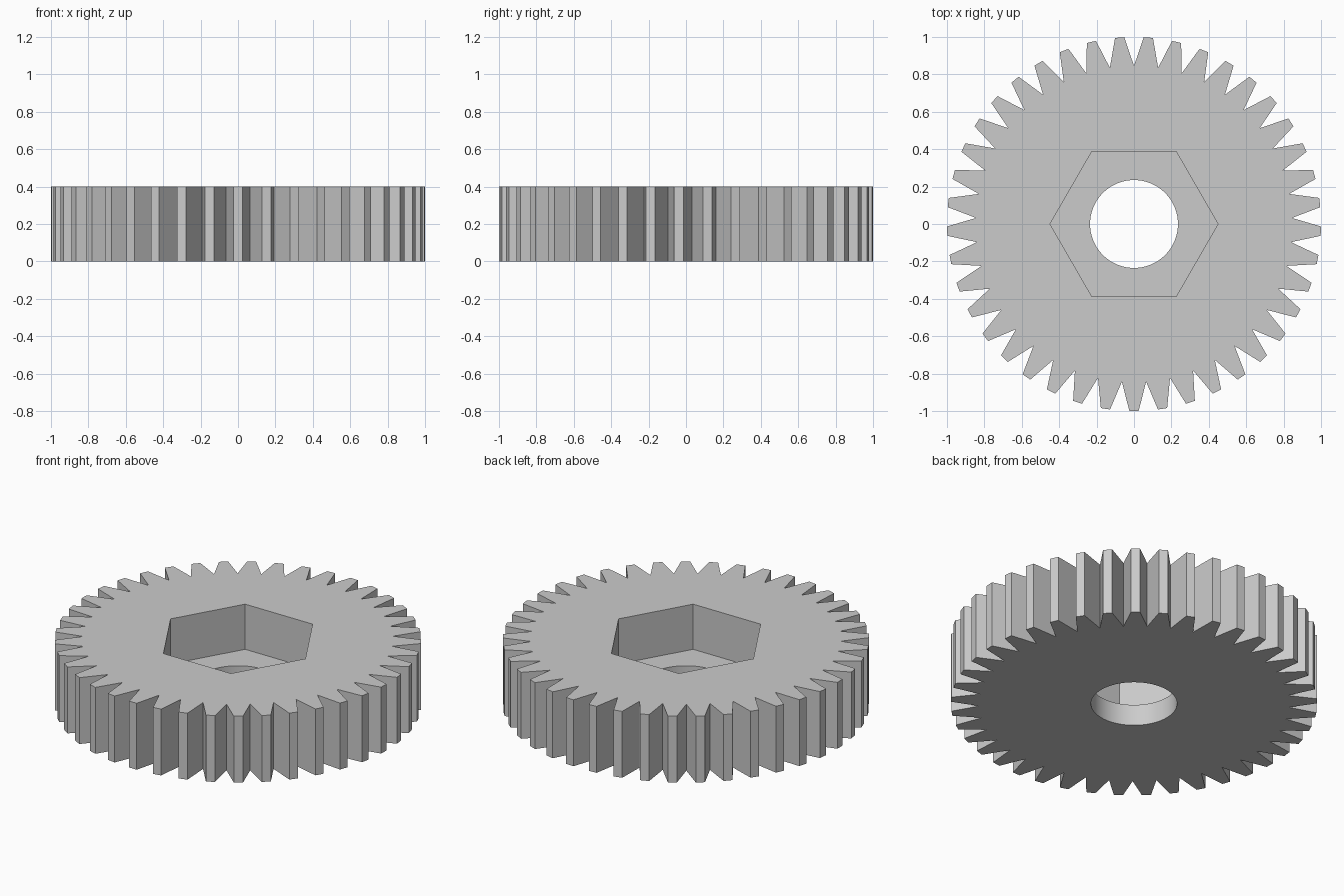
import bpy
import bmesh
from math import cos, sin, pi

TEETH = 41
TIP_R, ROOT_R = 1.0, 0.845
TIP_HALF = 0.025          # half the angular width of a tooth tip
HEIGHT, FLOOR = 0.4, 0.128
HEX_R, BORE_R = 0.449, 0.235

default = bpy.data.objects.get("Cube")
if default:
    bpy.data.objects.remove(default, do_unlink=True)

grey = bpy.data.materials.new("light grey")
grey.use_nodes = True
colour = (0.6, 0.6, 0.6, 1)
grey.diffuse_color = colour
grey.node_tree.nodes["Principled BSDF"].inputs["Base Color"].default_value = colour


def prism(name, outline, z0, z1):
    """Extrude a closed (radius, angle) outline from z0 to z1."""
    bm = bmesh.new()
    base = bm.faces.new([bm.verts.new((r * cos(a), r * sin(a), z0)) for r, a in outline])
    top = bmesh.ops.extrude_face_region(bm, geom=[base])["geom"]
    bmesh.ops.translate(bm, vec=(0, 0, z1 - z0),
                        verts=[v for v in top if isinstance(v, bmesh.types.BMVert)])
    bmesh.ops.recalc_face_normals(bm, faces=bm.faces)
    mesh = bpy.data.meshes.new(name)
    bm.to_mesh(mesh)
    bm.free()
    mesh.materials.append(grey)
    obj = bpy.data.objects.new(name, mesh)
    bpy.context.collection.objects.link(obj)
    return obj


def polygon(radius, sides):
    return [(radius, 2 * pi * i / sides) for i in range(sides)]


# Toothed body: flat tips with sharp valleys, one tooth pointing to the front
pitch = 2 * pi / TEETH
outline = []
for i in range(TEETH):
    a = -pi / 2 + i * pitch
    outline += [(TIP_R, a - TIP_HALF), (TIP_R, a + TIP_HALF), (ROOT_R, a + pitch / 2)]
gear = prism("gear_body", outline, 0, HEIGHT)

# Hexagonal pocket from above, round bore right through
cutters = [prism("hex_pocket_cutter", polygon(HEX_R, 6), FLOOR, HEIGHT + 0.1),
           prism("bore_cutter", polygon(BORE_R, 72), -0.1, HEIGHT + 0.1)]

bpy.ops.object.select_all(action='DESELECT')
gear.select_set(True)
bpy.context.view_layer.objects.active = gear
for cutter in cutters:
    cutter.hide_render = True
    cut = gear.modifiers.new(cutter.name, 'BOOLEAN')
    cut.operation = 'DIFFERENCE'
    cut.solver = 'EXACT'
    cut.object = cutter
    bpy.ops.object.modifier_apply(modifier=cut.name)
    bpy.data.objects.remove(cutter, do_unlink=True)

# Smooth bore wall, crisp edges everywhere else
bpy.ops.object.shade_smooth_by_angle(angle=pi / 9)
